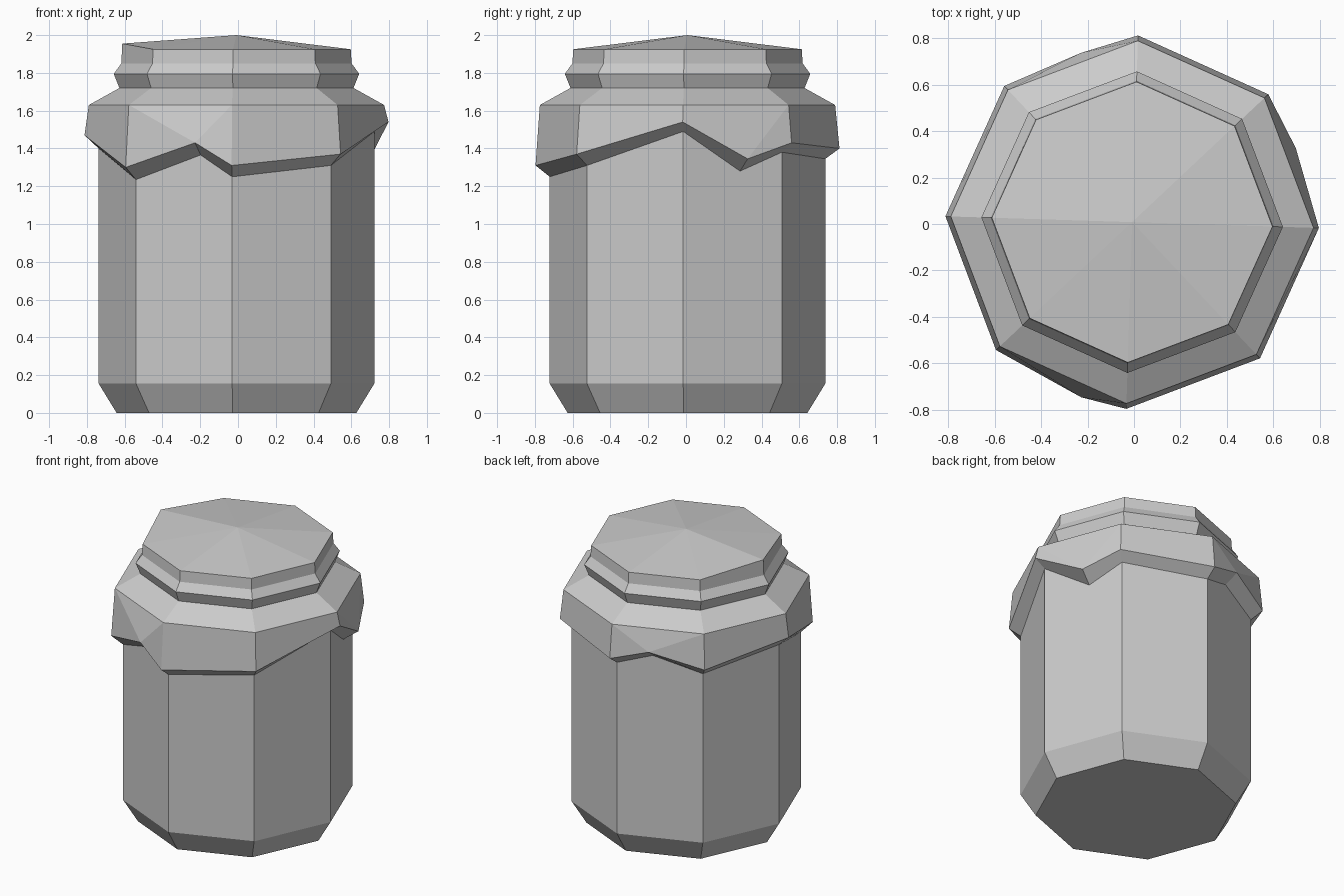
import bpy
from math import sin, cos, radians

if "Cube" in bpy.data.objects:
    bpy.data.objects.remove(bpy.data.objects["Cube"])

CX, CY, TWIST = -0.008, 0.008, -1.8
N = 8


def point(r, deg, z):
    a = radians(deg)
    return (CX + r * cos(a), CY + r * sin(a), z)


def ring(r, z):
    return [point(r, TWIST + 45 * k, z) for k in range(N)]


def make(name, verts, faces):
    mesh = bpy.data.meshes.new(name)
    mesh.from_pydata(verts, [], faces)
    mesh.update()
    obj = bpy.data.objects.new(name, mesh)
    bpy.context.collection.objects.link(obj)
    return obj


def lathe(profile):
    verts = [p for r, z in profile for p in ring(r, z)]
    faces = [(i * N + k, i * N + (k + 1) % N, (i + 1) * N + (k + 1) % N, (i + 1) * N + k)
             for i in range(len(profile) - 1) for k in range(N)]
    faces.append(tuple(reversed(range(N))))
    return verts, faces


# Jar body: octagonal with a chamfered foot
verts, faces = lathe([(0.635, 0), (0.73, 0.155), (0.73, 1.55)])
faces.append(tuple(range(2 * N, 3 * N)))
make("jar_body", verts, faces)

# Lid: ridged rim with a shallow pointed top, one corner slightly lifted
profile = [(0.62, 1.72), (0.65, 1.795), (0.61, 1.85), (0.605, 1.925)]
verts, faces = lathe(profile)
top = (len(profile) - 1) * N
verts[top + 4] = point(0.605, TWIST + 180, 1.955)
verts.append((CX, CY, 2.0))
faces += [(top + k, top + (k + 1) % N, len(verts) - 1) for k in range(N)]
make("lid", verts, faces)

# Cloth cover: sloping shoulder, skirt with a jagged hem, underside back to the jar
# hem corners: outer height, inner height
corners = [(1.54, 1.49), (1.43, 1.38), (1.40, 1.345), (1.39, 1.33),
           (1.47, 1.40), (1.30, 1.235), (1.31, 1.25), (1.37, 1.31)]
# extra points along some sides: side -> angle, outer radius, inner radius, heights
extras = {0: (24.3, 0.774, 0.676, 1.345, 1.28),
          2: (106.8, 0.762, 0.676, 1.48, 1.42),
          5: (253.8, 0.786, 0.681, 1.43, 1.365)}

verts = ring(0.62, 1.72) + ring(0.782, 1.63)
verts += [point(0.805, TWIST + 45 * k, c[0]) for k, c in enumerate(corners)]
verts += [point(0.73, TWIST + 45 * k, c[1]) for k, c in enumerate(corners)]
faces = []
for k in range(N):
    j = (k + 1) % N
    neck0, neck1, sh0, sh1 = k, j, N + k, N + j
    out0, out1, in0, in1 = 2 * N + k, 2 * N + j, 3 * N + k, 3 * N + j
    faces.append((neck0, sh0, sh1, neck1))
    if k in extras:
        deg, r_out, r_in, z_out, z_in = extras[k]
        e = len(verts)
        verts += [point(r_out, deg, z_out), point(r_in, deg, z_in)]
        faces += [(sh0, out0, e), (sh0, e, sh1), (sh1, e, out1),
                  (out0, in0, e + 1, e), (e, e + 1, in1, out1)]
    else:
        faces += [(sh0, out0, out1, sh1), (out0, in0, in1, out1)]
make("cloth_cover", verts, faces)
